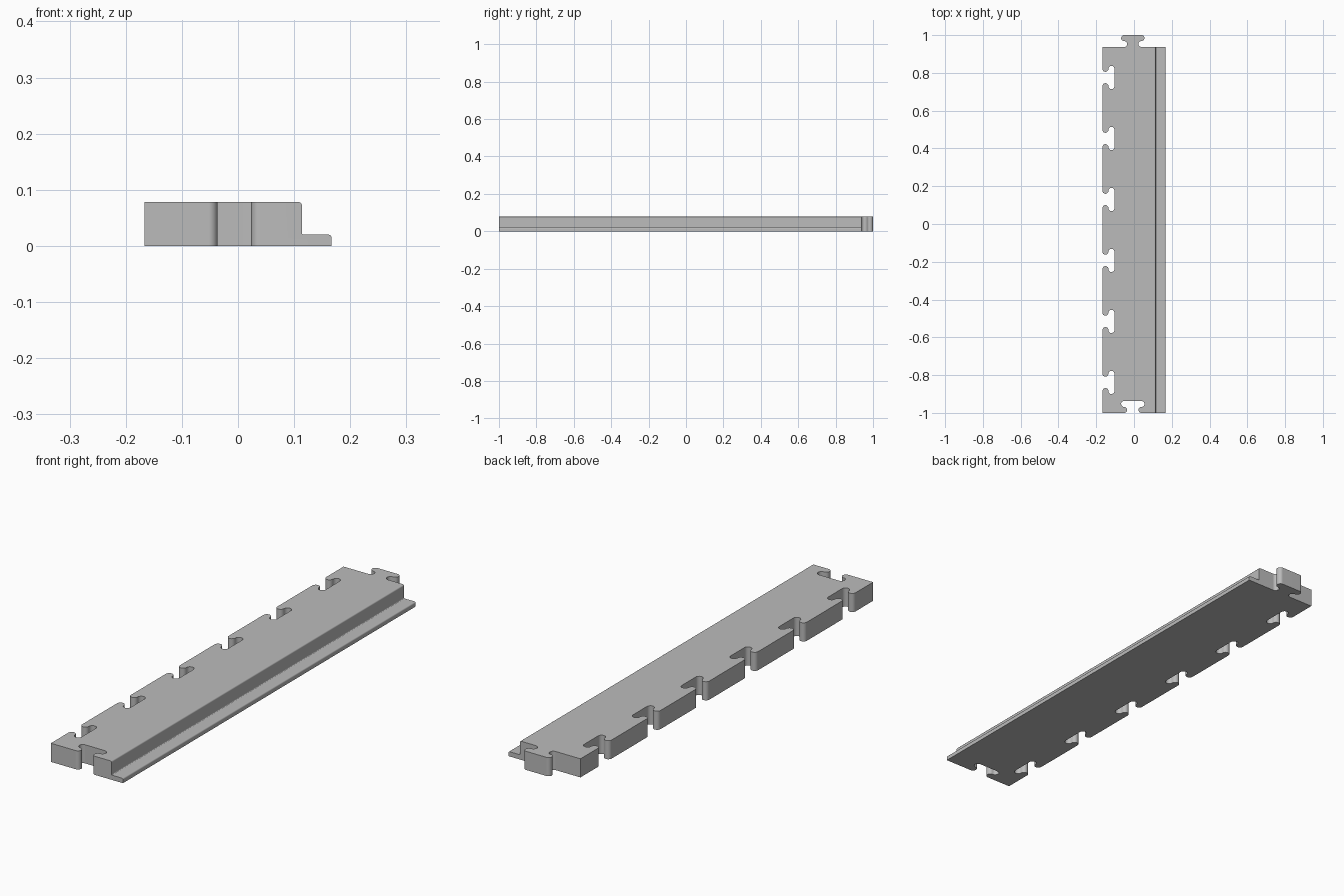
import bpy
import bmesh
from math import cos, sin, pi

LEFT, RIGHT, FRONT, BACK = -0.167, 0.167, -1.0, 0.937
HEIGHT, LIP = 0.078, 0.02
STEP_X, ROUND = 0.114, 0.006
NECK, R = 0.03, 0.0158          # half width of a joint's neck, radius of its curves
LINK_X = -0.0065                # end joints
NOTCHES = 6

if "Cube" in bpy.data.objects:
    bpy.data.objects.remove(bpy.data.objects["Cube"], do_unlink=True)


def arc(cx, cy, r, start, end, steps=12):
    """Points on an arc, angles in half turns."""
    angles = [pi * (start + (end - start) * i / steps) for i in range(steps + 1)]
    return [(cx + r * cos(a), cy + r * sin(a)) for a in angles]


def joint():
    """T-shaped joint as (along, depth): rounded neck, then rounded head."""
    half = arc(-NECK - R, R, R, -0.5, 0.5) + arc(-NECK - R, 3 * R, R, 1.5, 0.5)[1:]
    return half + [(-a, d) for a, d in reversed(half)]


def prism(name, points, place, offset):
    """Extrude a closed outline; place maps each 2D point into space."""
    bm = bmesh.new()
    face = bm.faces.new([bm.verts.new(place(*p)) for p in points])
    new = bmesh.ops.extrude_face_region(bm, geom=[face])["geom"]
    bmesh.ops.translate(bm, vec=offset,
                        verts=[v for v in new if isinstance(v, bmesh.types.BMVert)])
    bmesh.ops.recalc_face_normals(bm, faces=bm.faces)
    mesh = bpy.data.meshes.new(name)
    bm.to_mesh(mesh)
    bm.free()
    obj = bpy.data.objects.new(name, mesh)
    bpy.context.collection.objects.link(obj)
    return obj


# Plan outline: front socket, right side, back tab, then the notched left side
outline = [(LEFT, FRONT)]
outline += [(LINK_X + a, FRONT + d) for a, d in joint()]
outline += [(RIGHT, FRONT), (RIGHT, BACK)]
outline += [(LINK_X + a, BACK + d) for a, d in reversed(joint())]
outline += [(LEFT, BACK)]
pitch = (BACK - FRONT) / NOTCHES
for i in range(NOTCHES):
    middle = BACK - pitch * (i + 0.5)
    outline += [(LEFT + d, middle - a) for a, d in joint()]

# Cross-section of the stepped edge, oversized where it must not cut
section = [(LEFT - 0.1, -0.1), (RIGHT, -0.1)]
section += arc(RIGHT - ROUND, LIP - ROUND, ROUND, 0, 0.5, 6)
section += arc(STEP_X + ROUND / 2, LIP + ROUND / 2, ROUND / 2, 1.5, 1, 6)
section += arc(STEP_X - ROUND, HEIGHT - ROUND, ROUND, 0, 0.5, 6)
section += [(LEFT - 0.1, HEIGHT)]

strip = prism("edge_strip", outline, lambda x, y: (x, y, 0), (0, 0, HEIGHT + 0.05))
cutter = prism("step_section", section, lambda x, z: (x, -1.2, z), (0, 2.4, 0))
cutter.hide_render = True

# Keep only what lies inside the stepped section
cut = strip.modifiers.new("step", "BOOLEAN")
cut.operation = "INTERSECT"
cut.solver = "EXACT"
cut.object = cutter
bpy.ops.object.select_all(action="DESELECT")
strip.select_set(True)
bpy.context.view_layer.objects.active = strip
bpy.ops.object.modifier_apply(modifier=cut.name)
bpy.data.objects.remove(cutter, do_unlink=True)

# Plain grey finish
grey = bpy.data.materials.new("plain_grey")
grey.use_nodes = True
colour = (0.5, 0.5, 0.5, 1)
grey.diffuse_color = colour
grey.node_tree.nodes["Principled BSDF"].inputs["Base Color"].default_value = colour
strip.data.materials.clear()
strip.data.materials.append(grey)

bpy.ops.object.shade_smooth_by_angle()
normals = strip.modifiers.new("flat_faces", "WEIGHTED_NORMAL")
normals.keep_sharp = True
